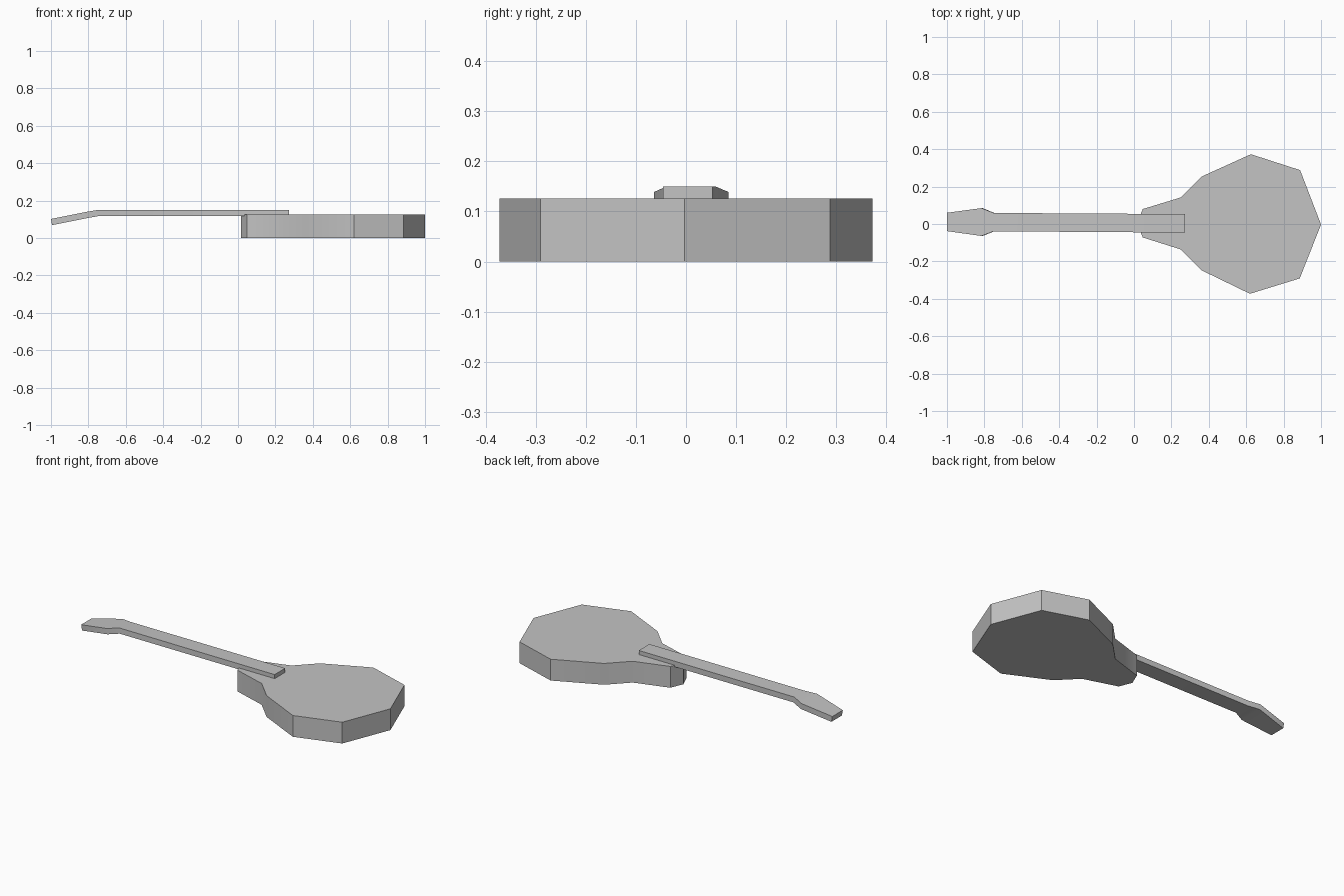
import bpy, bmesh, math

cube = bpy.data.objects.get("Cube")
if cube:
    bpy.data.objects.remove(cube, do_unlink=True)

grey = bpy.data.materials.new("plain_grey")
grey.use_nodes = True
colour = (0.55, 0.55, 0.55, 1)
grey.diffuse_color = colour
grey.node_tree.nodes["Principled BSDF"].inputs["Base Color"].default_value = colour


def finish(name, bm):
    """Turn a bmesh into a named object, smooth with sharp edges kept."""
    bmesh.ops.recalc_face_normals(bm, faces=bm.faces)
    mesh = bpy.data.meshes.new(name)
    bm.to_mesh(mesh)
    bm.free()
    mesh.materials.append(grey)
    obj = bpy.data.objects.new(name, mesh)
    bpy.context.collection.objects.link(obj)
    bpy.ops.object.select_all(action='DESELECT')
    obj.select_set(True)
    bpy.context.view_layer.objects.active = obj
    bpy.ops.object.shade_smooth_by_angle(angle=math.radians(30))


# Body: plan outline extruded upwards
outline = [(1, -0.003), (0.888, 0.288), (0.625, 0.373), (0.36, 0.253), (0.25, 0.142),
           (0.047, 0.08), (0.015, 0.004), (0.047, -0.072), (0.25, -0.136),
           (0.36, -0.247), (0.62, -0.373), (0.886, -0.291)]
bm = bmesh.new()
base = bm.faces.new([bm.verts.new((x, y, 0)) for x, y in outline])
top = bmesh.ops.extrude_face_region(bm, geom=[base])["geom"]
bmesh.ops.translate(bm, vec=(0, 0, 0.126),
                    verts=[v for v in top if isinstance(v, bmesh.types.BMVert)])
finish("body", bm)

# Neck and tilted headstock: stations of x, right y, left y, top z, bottom lean
stations = [(0.272, -0.046, 0.053, 0.15, 0),
            (-0.75, -0.039, 0.059, 0.15, 0.003),
            (-0.815, -0.064, 0.085, 0.139, 0.006),
            (-1, -0.038, 0.06, 0.102, 0.006)]
thick = 0.033
bm = bmesh.new()
rings = [[bm.verts.new(p) for p in ((x, a, z), (x, b, z),
                                    (x + lean, b, z - thick), (x + lean, a, z - thick))]
         for x, a, b, z, lean in stations]
for r, s in zip(rings, rings[1:]):
    for i in range(4):
        j = (i + 1) % 4
        bm.faces.new((r[i], r[j], s[j], s[i]))
bm.faces.new(rings[0])
bm.faces.new(rings[-1])
finish("neck_and_headstock", bm)
